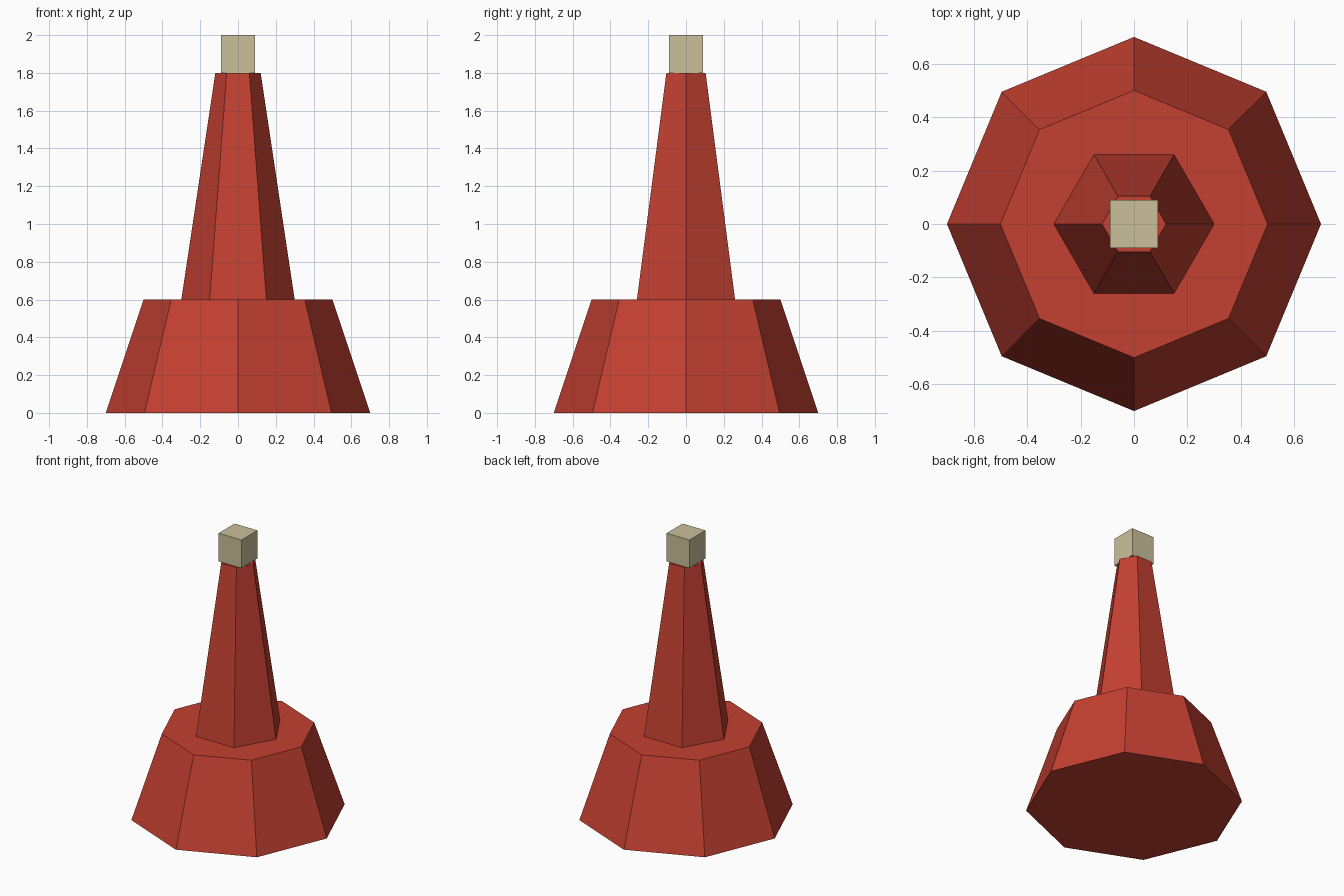
import bpy, bmesh, math

if "Cube" in bpy.data.objects:
    bpy.data.objects.remove(bpy.data.objects["Cube"])


def material(name, rgb):
    m = bpy.data.materials.new(name)
    m.diffuse_color = (*rgb, 1)
    m.use_nodes = True
    m.node_tree.nodes["Principled BSDF"].inputs["Base Color"].default_value = m.diffuse_color
    return m


def frustum(name, sides, r_bottom, r_top, z0, z1, mat, turn=0.0):
    """Closed flat-sided tapered prism; first corner lies at angle `turn`."""
    bm = bmesh.new()
    rings = []
    for r, z in ((r_bottom, z0), (r_top, z1)):
        rings.append([bm.verts.new((r * math.cos(turn + math.tau * i / sides),
                                    r * math.sin(turn + math.tau * i / sides), z))
                      for i in range(sides)])
    low, high = rings
    bm.faces.new(low[::-1])
    bm.faces.new(high)
    for i in range(sides):
        j = (i + 1) % sides
        bm.faces.new((low[i], low[j], high[j], high[i]))
    mesh = bpy.data.meshes.new(name)
    bm.to_mesh(mesh)
    bm.free()
    mesh.materials.append(mat)
    obj = bpy.data.objects.new(name, mesh)
    bpy.context.collection.objects.link(obj)
    return obj


red = material("red", (0.55, 0.051, 0.031))
cream = material("cream", (0.60, 0.53, 0.33))

# Octagonal float body
frustum("base", 8, 0.70, 0.50, 0.0, 0.6, red)
# Hexagonal tapering tower
frustum("tower", 6, 0.30, 0.12, 0.6, 1.8, red)
# Square lamp on top
lamp_r = 0.09 * math.sqrt(2)
frustum("lamp", 4, lamp_r, lamp_r, 1.8, 2.0, cream, math.pi / 4)
